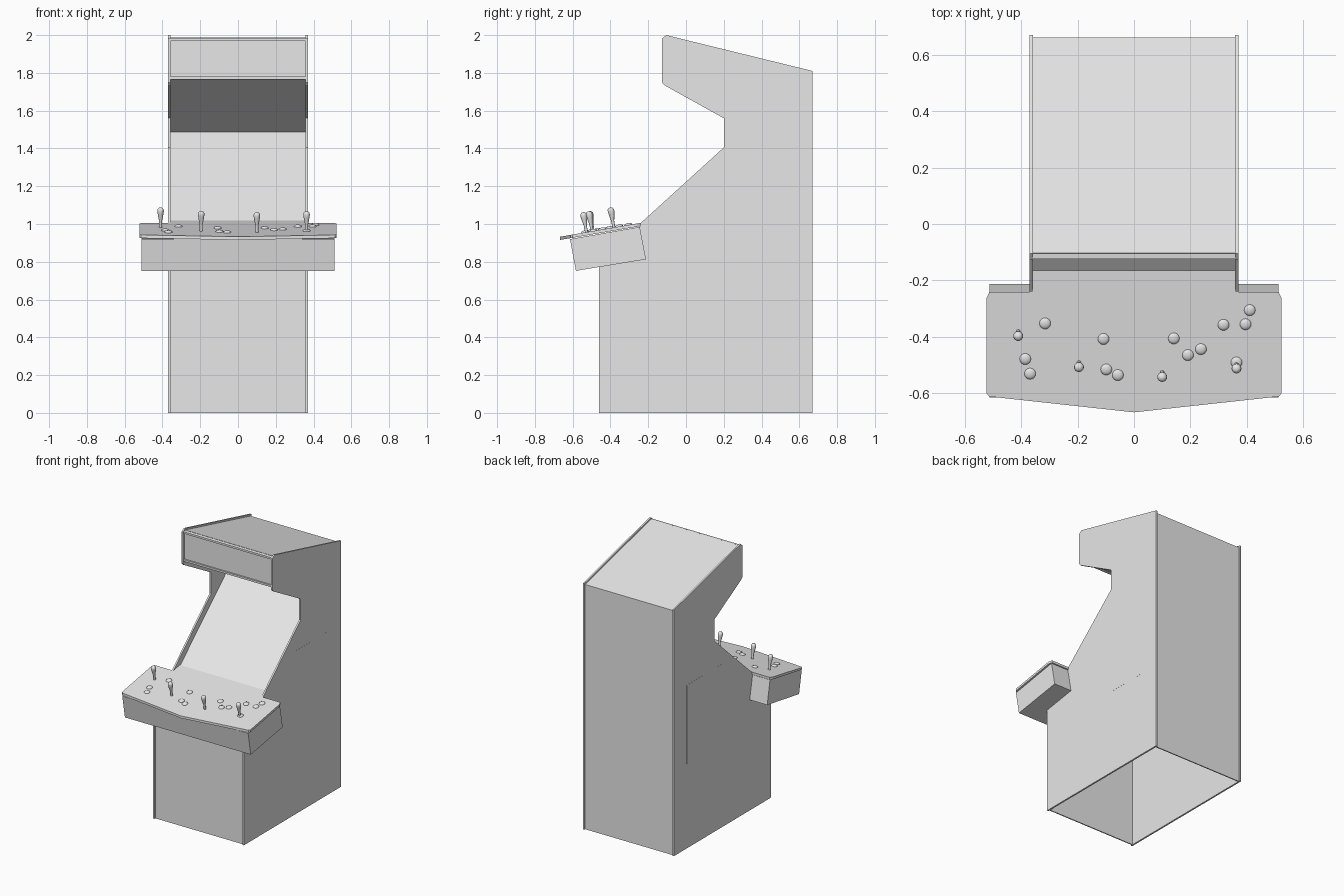
import bpy, bmesh, math
from mathutils import Matrix

if "Cube" in bpy.data.objects:
    bpy.data.objects.remove(bpy.data.objects["Cube"])

grey = bpy.data.materials.new("plain light grey")
grey.diffuse_color = (0.8, 0.8, 0.8, 1)
grey.use_nodes = True
grey.node_tree.nodes["Principled BSDF"].inputs["Base Color"].default_value = grey.diffuse_color


def finish(name, bm, smooth=False):
    bmesh.ops.recalc_face_normals(bm, faces=bm.faces)
    mesh = bpy.data.meshes.new(name)
    bm.to_mesh(mesh)
    bm.free()
    mesh.materials.append(grey)
    ob = bpy.data.objects.new(name, mesh)
    bpy.context.collection.objects.link(ob)
    if smooth:
        bpy.context.view_layer.objects.active = ob
        ob.select_set(True)
        bpy.ops.object.shade_smooth_by_angle(angle=math.radians(40))
        ob.select_set(False)
    return ob


def loft(name, lower, upper):
    """Solid between two matching outlines."""
    bm = bmesh.new()
    a = [bm.verts.new(p) for p in lower]
    b = [bm.verts.new(p) for p in upper]
    bm.faces.new(a[::-1])
    bm.faces.new(b)
    n = len(a)
    for i in range(n):
        j = (i + 1) % n
        bm.faces.new((a[i], a[j], b[j], b[i]))
    return finish(name, bm)


def prism(name, profile, x0, x1):
    """Side profile (y, z) extruded across x."""
    return loft(name, [(x0, y, z) for y, z in profile], [(x1, y, z) for y, z in profile])


def slab(name, p, q, thick=0.008, half=0.36):
    """Thin board between two profile points, thickened to the left of p->q."""
    dy, dz = q[0] - p[0], q[1] - p[1]
    k = thick / math.hypot(dy, dz)
    oy, oz = -dz * k, dy * k
    return prism(name, [p, q, (q[0] + oy, q[1] + oz), (p[0] + oy, p[1] + oz)], -half, half)


def lathe(name, profile, matrix, sides=16):
    """Round part from (radius, height) points, closed at both ends."""
    bm = bmesh.new()
    rings = [[bm.verts.new((r * math.cos(2 * math.pi * i / sides),
                            r * math.sin(2 * math.pi * i / sides), h))
              for i in range(sides)] for r, h in profile]
    for a, b in zip(rings, rings[1:]):
        for i in range(sides):
            j = (i + 1) % sides
            bm.faces.new((a[i], a[j], b[j], b[i]))
    bm.faces.new(rings[0][::-1])
    bm.faces.new(rings[-1])
    bm.transform(matrix)
    return finish(name, bm, True)


# Side panels and their flush side plates
side = [(-0.46, 0), (0.67, 0), (0.67, 1.81), (-0.105, 2.0), (-0.127, 1.982),
        (-0.127, 1.75), (-0.115, 1.735), (0.2, 1.56), (0.2, 1.405),
        (-0.24, 1.005), (-0.25, 0.97), (-0.46, 0.935)]
plate = [(0.1, 0.62), (0.52, 0.62), (0.52, 1.2), (0.1, 1.2)]
for label, s in (("left", -1), ("right", 1)):
    prism(label + "_side_panel", side, s * 0.358, s * 0.37)
    prism(label + "_side_plate", plate, s * 0.3695, s * 0.3705)

# Inner boards; the cabinet is open underneath
slab("front_panel", (-0.45, 0.93), (-0.45, 0.0))
slab("back_panel", (0.66, 0.0), (0.66, 1.80))
slab("roof", (0.66, 1.80), (-0.103, 1.988))
slab("screen", (0.37, 1.487), (-0.17, 1.005))
slab("canopy_underside", (-0.11, 1.768), (0.37, 1.487))
slab("marquee", (-0.113, 1.98), (-0.113, 1.768))
prism("marquee_top_trim", [(-0.124, 1.97), (-0.105, 1.97), (-0.105, 1.987), (-0.124, 1.984)], -0.36, 0.36)
prism("marquee_bottom_trim", [(-0.124, 1.766), (-0.105, 1.766), (-0.105, 1.78), (-0.124, 1.78)], -0.36, 0.36)

# Control box, tilted
prism("control_box", [(-0.614, 0.92), (-0.245, 0.985), (-0.212, 0.813), (-0.583, 0.752)], -0.512, 0.512)


# Control deck: pointed front, sloping forward
def deck_z(y):
    return 1.006 + (y + 0.24) * 0.172


half = [(0.0, -0.667), (0.513, -0.611), (0.522, -0.6), (0.522, -0.262),
        (0.512, -0.24), (0.36, -0.24), (0.36, -0.165)]
outline = half + [(-x, y) for x, y in half[:0:-1]]
loft("control_deck", [(x, y, deck_z(y) - 0.017) for x, y in outline],
     [(x, y, deck_z(y)) for x, y in outline])

tilt = Matrix.Rotation(math.atan(0.172), 4, 'X')


def on_deck(x, y):
    return Matrix.Translation((x, y, deck_z(y))) @ tilt


# Joysticks with bat-shaped handles
bat = [(0.008, -0.005), (0.008, 0.035), (0.010, 0.045), (0.015, 0.072),
       (0.0175, 0.088), (0.016, 0.098), (0.010, 0.105), (0.003, 0.107)]
for i, (x, y) in enumerate([(-0.41, -0.382), (-0.195, -0.492), (0.1, -0.527), (0.363, -0.497)]):
    lathe(f"joystick_{i + 1}", bat, on_deck(x, y))

# Domed buttons
dome = [(0.02, -0.004), (0.02, 0.003), (0.017, 0.007), (0.010, 0.0095), (0.003, 0.0105)]
buttons = [(-0.315, -0.352), (-0.385, -0.478), (-0.368, -0.53), (-0.108, -0.407),
           (-0.098, -0.515), (-0.057, -0.535), (0.141, -0.405), (0.191, -0.464),
           (0.237, -0.443), (0.317, -0.357), (0.395, -0.355), (0.41, -0.305), (0.363, -0.49)]
for i, (x, y) in enumerate(buttons):
    lathe(f"button_{i + 1}", dome, on_deck(x, y))
